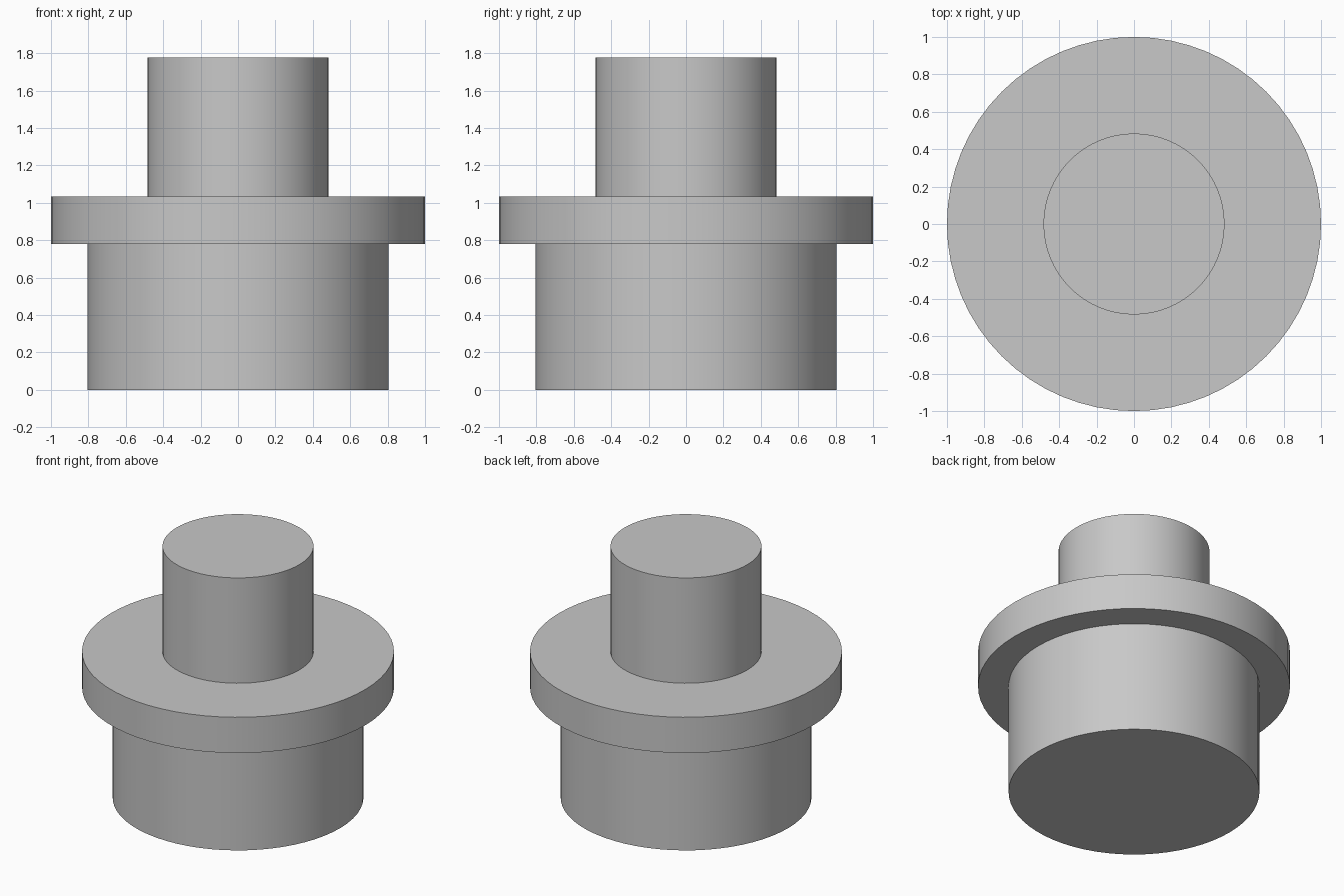
import bpy, bmesh, math

cube = bpy.data.objects.get("Cube")
if cube:
    bpy.data.objects.remove(cube, do_unlink=True)

# Plain grey material
grey = bpy.data.materials.new("plain_grey")
grey.use_nodes = True
colour = (0.58, 0.58, 0.58, 1)
grey.diffuse_color = colour
for node in grey.node_tree.nodes:
    if node.type == 'BSDF_PRINCIPLED':
        node.inputs["Base Color"].default_value = colour

# Half-section of base, flange and stem: (radius, height)
BASE, FLANGE, STEM = 0.804, 1.0, 0.484
UNDER, OVER, TOP = 0.78, 1.033, 1.778
profile = [(0, 0), (BASE, 0), (BASE, UNDER), (FLANGE, UNDER),
           (FLANGE, OVER), (STEM, OVER), (STEM, TOP), (0, TOP)]

# Turn the section around the vertical axis into one closed solid
bm = bmesh.new()
verts = [bm.verts.new((r, 0, z)) for r, z in profile]
edges = [bm.edges.new(pair) for pair in zip(verts, verts[1:])]
bmesh.ops.spin(bm, geom=verts + edges, cent=(0, 0, 0), axis=(0, 0, 1),
               angle=math.tau, steps=64, use_merge=True)
bmesh.ops.remove_doubles(bm, verts=bm.verts, dist=0.0001)
bmesh.ops.recalc_face_normals(bm, faces=bm.faces)

mesh = bpy.data.meshes.new("flanged_plug")
bm.to_mesh(mesh)
bm.free()
mesh.materials.append(grey)
plug = bpy.data.objects.new("flanged_plug", mesh)
bpy.context.collection.objects.link(plug)

# Smooth round walls with crisp rims
bpy.ops.object.select_all(action='DESELECT')
plug.select_set(True)
bpy.context.view_layer.objects.active = plug
bpy.ops.object.shade_smooth_by_angle(angle=math.radians(30))
